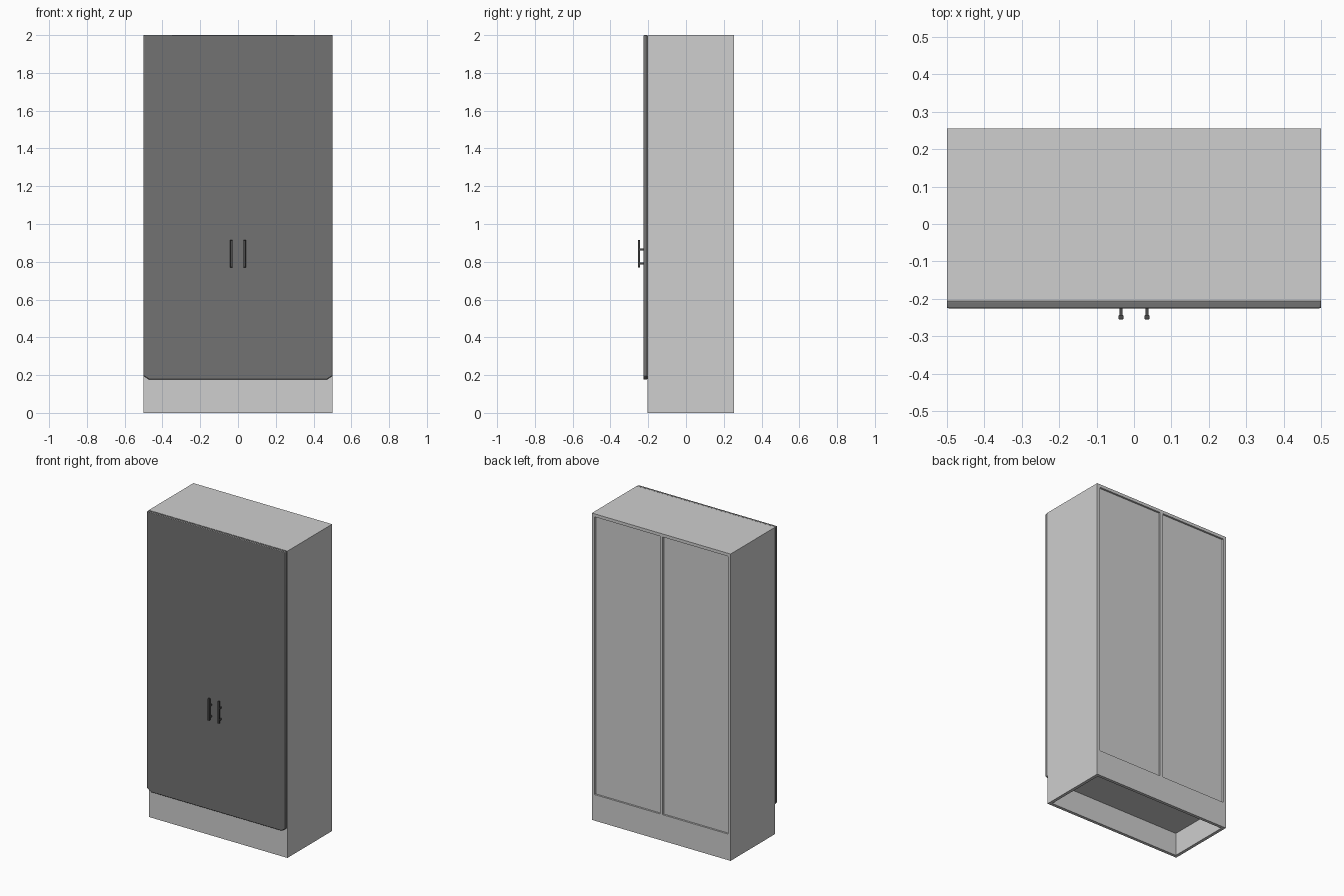
import bpy
import bmesh
from math import radians

cube = bpy.data.objects.get("Cube")
if cube:
    bpy.data.objects.remove(cube, do_unlink=True)


def material(name, rgb):
    mat = bpy.data.materials.new(name)
    mat.use_nodes = True
    colour = (*rgb, 1)
    mat.diffuse_color = colour
    mat.node_tree.nodes["Principled BSDF"].inputs["Base Color"].default_value = colour
    return mat


white = material("off white laminate", (0.62, 0.62, 0.62))
grey = material("dark grey front", (0.17, 0.17, 0.17))
metal = material("black handle metal", (0.07, 0.07, 0.07))

W, H = 0.5, 2.0                  # half width, height
FRONT, BACK = -0.205, 0.255      # carcass depth
T = 0.02                         # board thickness
PLINTH = 0.17


def finish(bm, name, mat, bevel=0):
    bmesh.ops.recalc_face_normals(bm, faces=bm.faces)
    mesh = bpy.data.meshes.new(name)
    bm.to_mesh(mesh)
    bm.free()
    mesh.materials.append(mat)
    obj = bpy.data.objects.new(name, mesh)
    bpy.context.collection.objects.link(obj)
    if bevel:
        mod = obj.modifiers.new("soft edges", "BEVEL")
        mod.width, mod.segments = bevel, 2
        bpy.ops.object.select_all(action="DESELECT")
        bpy.context.view_layer.objects.active = obj
        obj.select_set(True)
        bpy.ops.object.shade_smooth_by_angle(angle=radians(35))
    return obj


def board(name, x, y, z, mat=white, bevel=0):
    """Box from its (low, high) extent on each axis."""
    bm = bmesh.new()
    bmesh.ops.create_cube(bm, size=1)
    for v in bm.verts:
        v.co = [lo + (c + 0.5) * (hi - lo) for c, (lo, hi) in zip(v.co, (x, y, z))]
    return finish(bm, name, mat, bevel)


# Carcass boards
inner = W - T
board("right_side", (-W, -inner), (FRONT, BACK), (0, H))
board("left_side", (inner, W), (FRONT, BACK), (0, H))
board("top_board", (-inner, inner), (FRONT, BACK), (H - T, H))
board("bottom_board", (-inner, inner), (FRONT + T, BACK - T), (PLINTH - T, PLINTH))

# Open-bottomed plinth
board("plinth_front", (-inner, inner), (FRONT, FRONT + T), (0, PLINTH + T))
board("plinth_back", (-inner, inner), (BACK - T, BACK), (0, PLINTH))

# Recessed back panels either side of the centre divider
board("centre_divider", (-T / 2, T / 2), (FRONT, BACK), (PLINTH, H - T))
for name, lo, hi in (("right_back_panel", -inner, -T / 2), ("left_back_panel", T / 2, inner)):
    board(name, (lo, hi), (BACK - 0.022, BACK - 0.012), (PLINTH, H - T))

# Front panel with clipped lower corners
bm = bmesh.new()
low = PLINTH + 0.006
outline = [(-W, H), (-W, low + T), (-W + 0.03, low), (W - 0.03, low), (W, low + T), (W, H)]
face = bm.faces.new([bm.verts.new((x, FRONT, z)) for x, z in outline])
extruded = bmesh.ops.extrude_face_region(bm, geom=[face])["geom"]
bmesh.ops.translate(bm, vec=(0, -0.02, 0),
                    verts=[v for v in extruded if isinstance(v, bmesh.types.BMVert)])
finish(bm, "front_panel", grey, 0.004)

# Bar handles on short posts
for side, x in (("right", -0.035), ("left", 0.035)):
    board(side + "_handle_bar", (x - 0.007, x + 0.007), (-0.255, -0.243), (0.77, 0.915), metal, 0.003)
    for place, z in (("lower", 0.785), ("upper", 0.86)):
        board(f"{side}_handle_{place}_post", (x - 0.004, x + 0.004), (-0.244, -0.224), (z, z + 0.01), metal)
